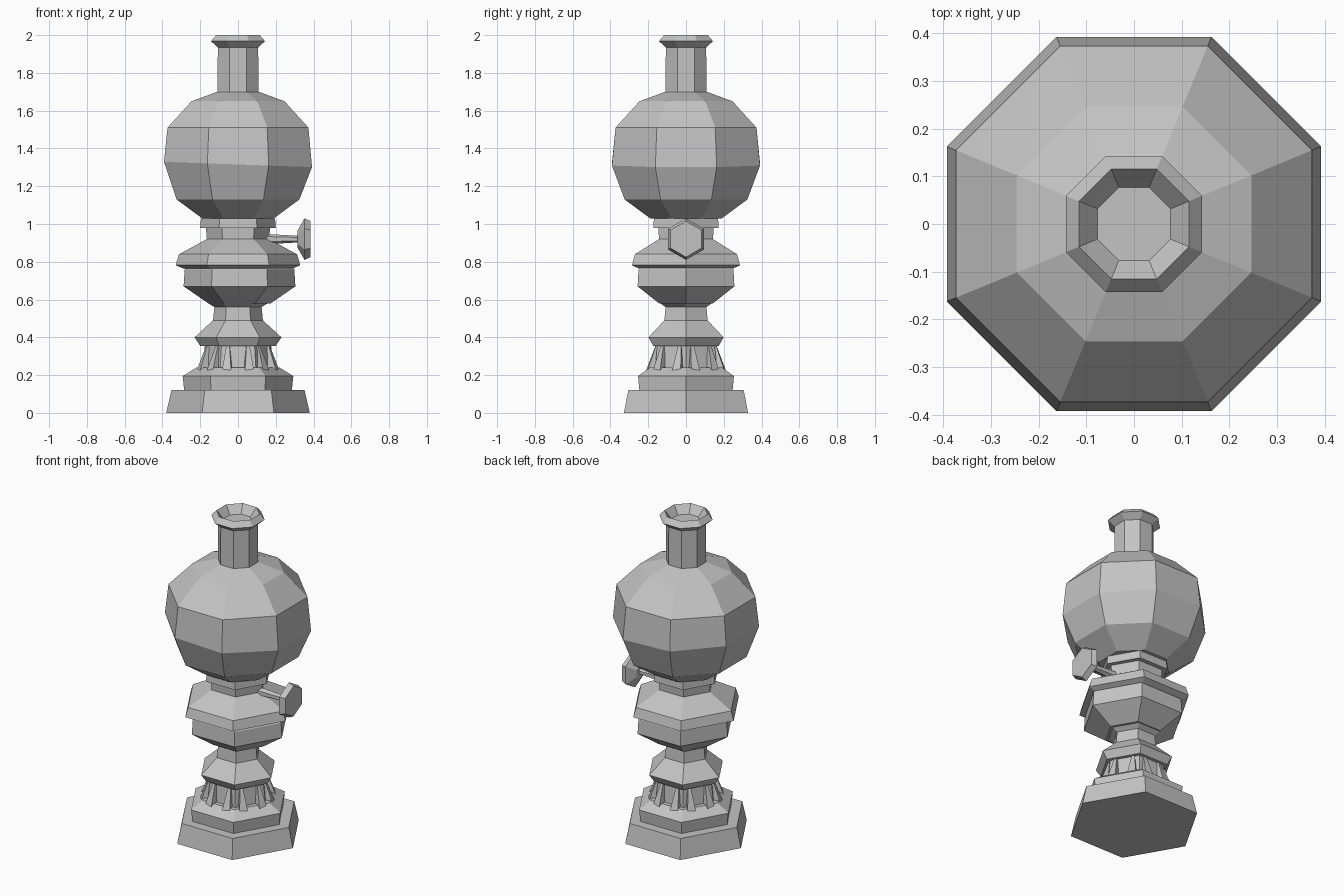
import bpy, bmesh
from math import sin, cos, pi, radians
from mathutils import Matrix, Vector

cube = bpy.data.objects.get("Cube")
if cube:
    bpy.data.objects.remove(cube, do_unlink=True)

grey = bpy.data.materials.new("plain_grey")
grey.use_nodes = True
colour = (0.55, 0.55, 0.55, 1)
grey.diffuse_color = colour
grey.node_tree.nodes["Principled BSDF"].inputs["Base Color"].default_value = colour


def finish(name, bm):
    bmesh.ops.recalc_face_normals(bm, faces=bm.faces)
    mesh = bpy.data.meshes.new(name)
    bm.to_mesh(mesh)
    bm.free()
    mesh.materials.append(grey)
    obj = bpy.data.objects.new(name, mesh)
    bpy.context.collection.objects.link(obj)
    return obj


def lathe(name, profile, sides, turn=0, flat_radius=False):
    """Spin (radius, height[, tilt]) rings into a closed faceted solid."""
    bm = bmesh.new()
    rings = []
    for r, z, *tilt in profile:
        if flat_radius:
            r /= cos(pi / sides)
        ring = []
        for i in range(sides):
            a = turn + 2 * pi * i / sides
            x, y = r * cos(a), r * sin(a)
            ring.append(bm.verts.new((x, y, z + (tilt[0] * x if tilt else 0))))
        rings.append(ring)
    for low, high in zip(rings, rings[1:]):
        for i in range(sides):
            j = (i + 1) % sides
            bm.faces.new((low[i], low[j], high[j], high[i]))
    bm.faces.new(rings[0])
    bm.faces.new(rings[-1])
    return finish(name, bm)


# Hexagonal foot and stem
lathe("base", [(.38, 0), (.352, .122)], 6)
lathe("base_step", [(.285, .12), (.293, .195), (.22, .24)], 6)
lathe("pedestal", [(.19, .23), (.175, .36)], 6)
lathe("stem", [(.2, .355), (.23, .4), (.132, .49), (.125, .56), (.165, .585)], 6)

# Two leaning struts on each pedestal face
bm = bmesh.new()
for face in range(6):
    for side in (-.052, .052):
        bottom = Vector((.185, side * 1.1, .215))
        top = Vector((.152, side, .355))
        axis = top - bottom
        place = (Matrix.Rotation(radians(30 + 60 * face), 4, 'Z')
                 @ Matrix.Translation((bottom + top) / 2)
                 @ axis.to_track_quat('Z', 'X').to_matrix().to_4x4()
                 @ Matrix.Rotation(pi / 4, 4, 'Z'))
        bmesh.ops.create_cone(bm, cap_ends=True, segments=4, radius1=.035,
                              radius2=.012, depth=axis.length, matrix=place)
finish("pedestal_struts", bm)

# Oil tank and burner
tank = lathe("oil_tank", [(.165, .58), (.296, .67), (.29, .76), (.27, .79)], 6)
tank.location.x = .008
lathe("burner_plate", [(.29, .765), (.33, .782), (.312, .84), (.165, .92),
                       (.17, .985)], 6)
lathe("burner_ring", [(.2, .98), (.196, 1.03)], 6)

# Wick knob on the left side
wick = Matrix.Translation((0, 0, .92)) @ Matrix.Rotation(pi / 2, 4, 'Y')
for name, profile in (
        ("wick_stem", [(.028, .13), (.017, .33)]),
        ("wick_knob", [(.045, .315), (.11, .352), (.095, .385)])):
    lathe(name, profile, 6).matrix_world = wick

# Octagonal glass globe
lathe("globe", [(.19, 1.03), (.325, 1.13), (.392, 1.315, -.035), (.373, 1.51),
                (.246, 1.65), (.11, 1.7)], 8, pi / 8, True)

# Chimney with a flared, recessed mouth
lathe("chimney", [(.108, 1.69), (.107, 1.935), (.143, 1.968), (.115, 2),
                  (.077, 1.95)], 8, pi / 8, True)
